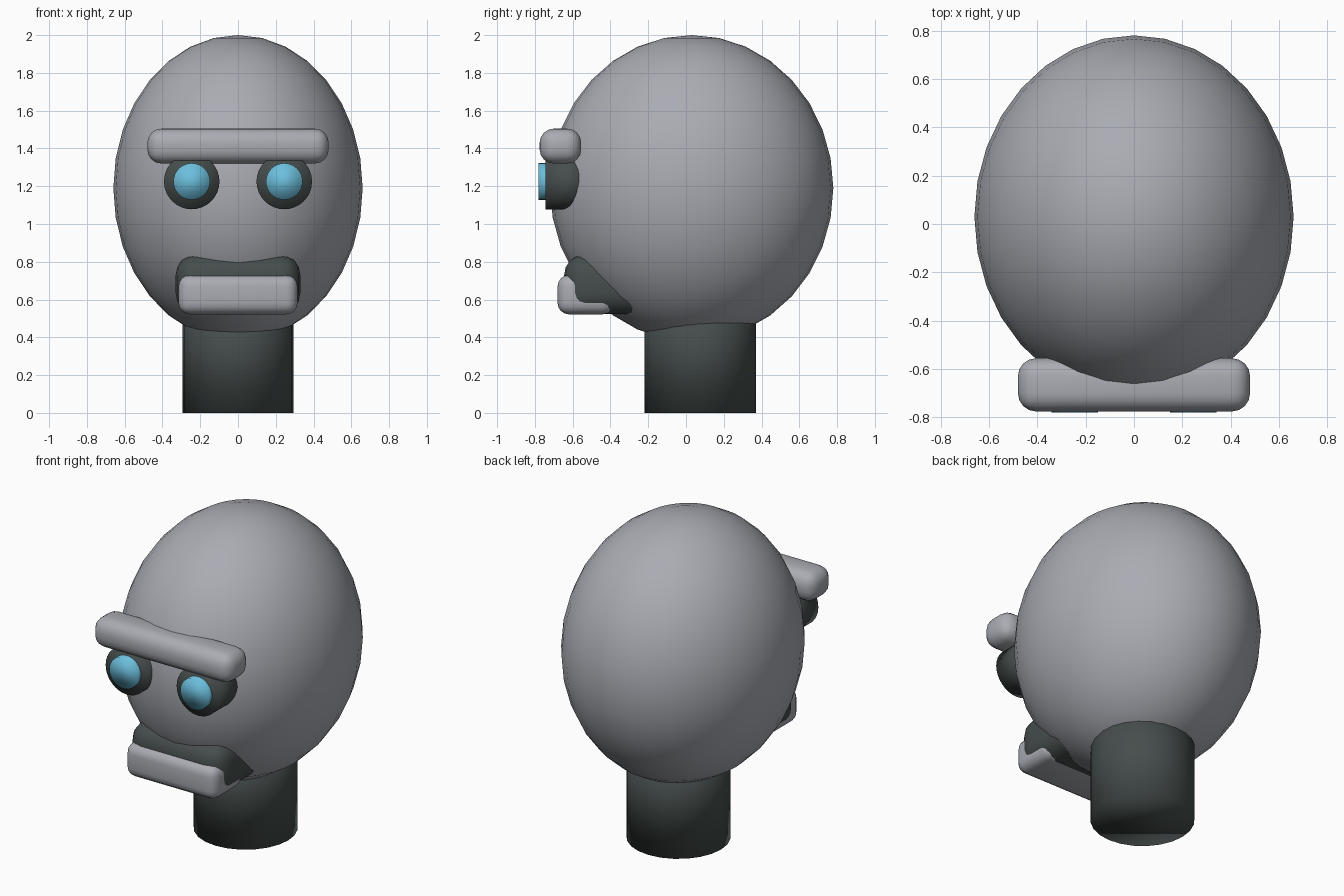
import bpy
from math import pi

if "Cube" in bpy.data.objects:
    bpy.data.objects.remove(bpy.data.objects["Cube"])


def material(name, rgb):
    m = bpy.data.materials.new(name)
    m.diffuse_color = (*rgb, 1)
    m.use_nodes = True
    m.node_tree.nodes["Principled BSDF"].inputs["Base Color"].default_value = m.diffuse_color
    return m


grey = material("grey metal", (0.40, 0.41, 0.45))
dark = material("dark metal", (0.06, 0.075, 0.072))
blue = material("blue glow", (0.15, 0.52, 0.72))


def finish(name, mat):
    ob = bpy.context.object
    ob.name = name
    ob.data.materials.append(mat)
    bpy.ops.object.shade_smooth()
    return ob


def rounded_box(name, mat, lo, hi, radius):
    bpy.ops.mesh.primitive_cube_add(size=1)
    ob = finish(name, mat)
    for v in ob.data.vertices:
        v.co = [hi[i] if v.co[i] > 0 else lo[i] for i in range(3)]
    b = ob.modifiers.new("round", 'BEVEL')
    b.width = radius
    b.segments = 4
    return ob


def cylinder(name, mat, r, start, end, sides):
    """Cylinder along z or y between two points."""
    length = sum(abs(e - s) for s, e in zip(start, end))
    mid = [(s + e) / 2 for s, e in zip(start, end)]
    rot = (pi / 2, 0, 0) if start[1] != end[1] else (0, 0, 0)
    bpy.ops.mesh.primitive_cylinder_add(vertices=sides, radius=r, depth=length,
                                        location=mid, rotation=rot)
    return finish(name, mat)


# Egg-shaped head
bpy.ops.mesh.primitive_uv_sphere_add(segments=32, ring_count=16, radius=1,
                                     location=(0, 0.03, 1.19))
head = finish("head", grey)
head.scale = (0.66, 0.75, 0.81)

# Neck
cylinder("neck", dark, 0.295, (0, 0.075, 0), (0, 0.075, 0.65), 24)

# Brow bar
rounded_box("brow", grey, (-0.48, -0.775, 1.32), (0.48, -0.555, 1.505), 0.075)

# Eye sockets and lenses
for side, x in (("left", -0.245), ("right", 0.245)):
    cylinder(side + "_eye_socket", dark, 0.147, (x, -0.745, 1.225), (x, -0.5, 1.225), 32)
    cylinder(side + "_eye_lens", blue, 0.097, (x, -0.78, 1.225), (x, -0.7, 1.225), 32)

# Mouth recess and jaw plate
rounded_box("mouth", dark, (-0.33, -0.645, 0.524), (0.33, -0.15, 0.84), 0.11)
rounded_box("jaw", grey, (-0.315, -0.68, 0.522), (0.315, -0.38, 0.73), 0.06)
